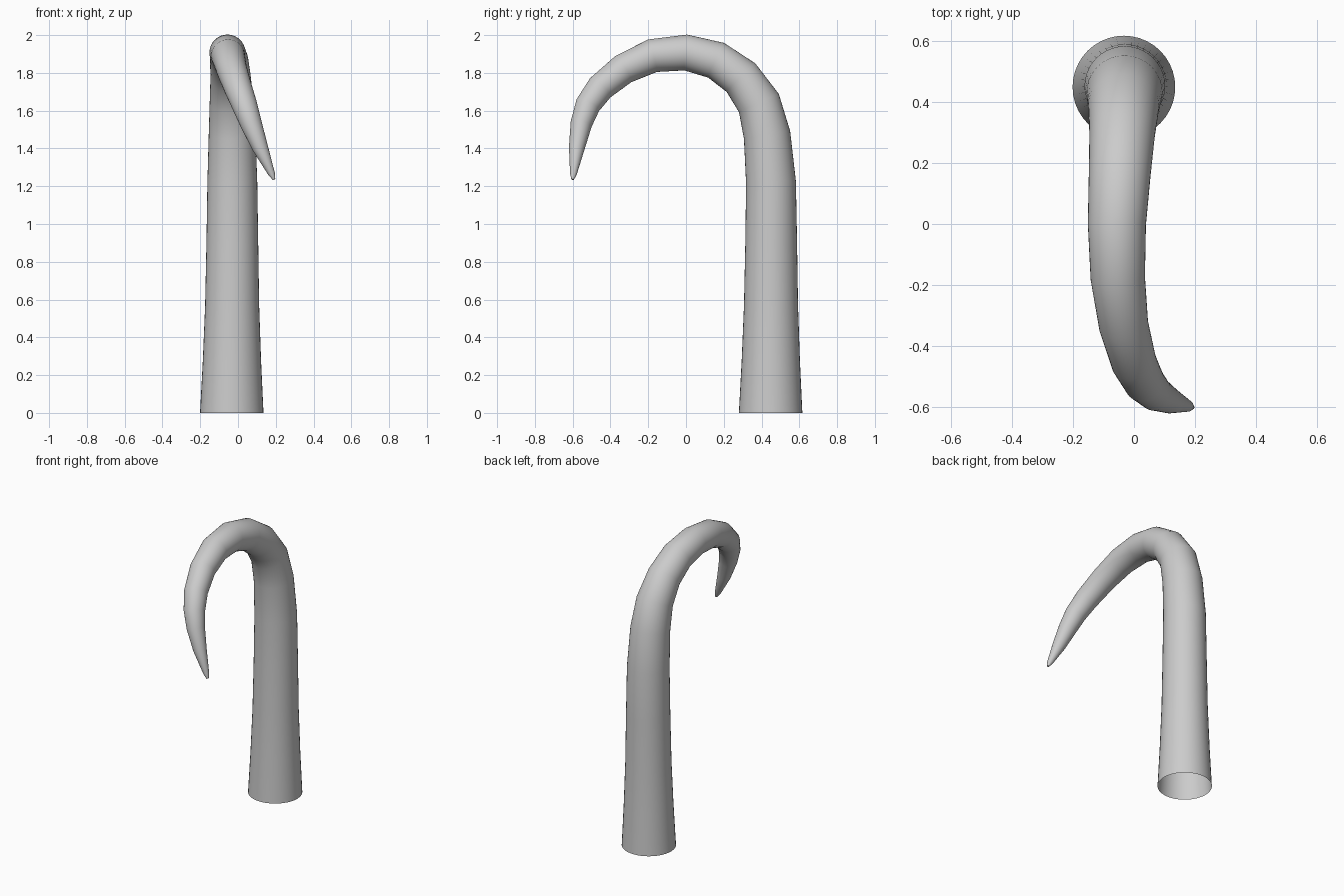
import bpy, bmesh, math
from mathutils import Vector

if "Cube" in bpy.data.objects:
    bpy.data.objects.remove(bpy.data.objects["Cube"])

SIDES = 40

# Centre line of the hook with its radius: x, y, z, r
PATH = [
    (-.033, .448, 0, .168), (-.032, .449, .28, .154), (-.031, .45, .57, .143),
    (-.03, .451, .90, .137), (-.03, .45, 1.22, .132), (-.031, .429, 1.472, .124),
    (-.034, .386, 1.64, .116), (-.039, .291, 1.775, .107), (-.047, .159, 1.867, .101),
    (-.056, -.002, 1.908, .095), (-.053, -.177, 1.891, .089), (-.034, -.332, 1.82, .081),
    (.0, -.454, 1.721, .074), (.035, -.52, 1.629, .067), (.07, -.555, 1.529, .057),
    (.118, -.578, 1.403, .042), (.178, -.596, 1.265, .018), (.191, -.60, 1.236, .007),
]

points = [Vector(p[:3]) for p in PATH]
bm = bmesh.new()
rings = []

# Rings set square to the path, the foot kept level
for i, (x, y, z, r) in enumerate(PATH):
    if i == 0:
        t = Vector((0, 0, 1))
    else:
        a = (points[i] - points[i - 1]).normalized()
        b = (points[min(i + 1, len(points) - 1)] - points[i]).normalized()
        t = (a + b).normalized()
    u = (Vector((1, 0, 0)) - t * t.x).normalized()
    v = t.cross(u)
    angles = [2 * math.pi * k / SIDES for k in range(SIDES)]
    rings.append([bm.verts.new(points[i] + r * (math.cos(w) * u + math.sin(w) * v))
                  for w in angles])

# Skin between rings, closed tip, open foot
for low, high in zip(rings, rings[1:]):
    for k in range(SIDES):
        n = (k + 1) % SIDES
        bm.faces.new((low[k], low[n], high[n], high[k]))
bm.faces.new(rings[-1])

mesh = bpy.data.meshes.new("curved_hook")
bm.to_mesh(mesh)
bm.free()
hook = bpy.data.objects.new("curved_hook", mesh)
bpy.context.collection.objects.link(hook)
bpy.context.view_layer.objects.active = hook
hook.select_set(True)
bpy.ops.object.shade_smooth_by_angle(angle=math.radians(40))
